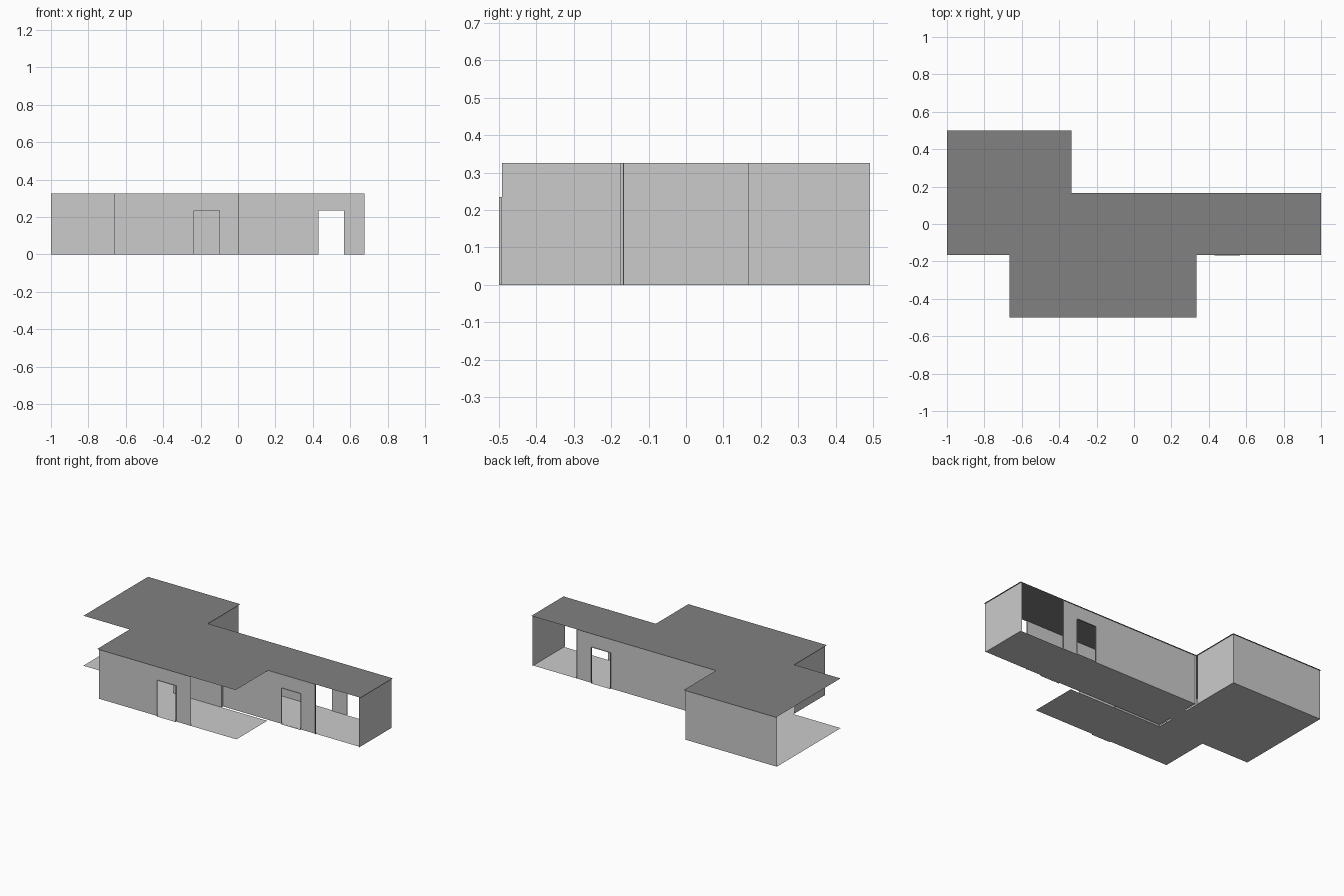
import bpy

if "Cube" in bpy.data.objects:
    bpy.data.objects.remove(bpy.data.objects["Cube"])

H = 0.325      # wall height
DOOR_H = 0.235
JAMB = 0.008   # depth of the door jambs, also the inset of the walls
T = 1 / 3      # plan module


def material(name, v):
    m = bpy.data.materials.new(name)
    m.diffuse_color = (v, v, v, 1)
    m.use_nodes = True
    m.node_tree.nodes["Principled BSDF"].inputs["Base Color"].default_value = m.diffuse_color
    return m


WALL = material("wall_grey", 0.57)
ROOF = material("roof_grey", 0.22)


def mesh_object(name, quads, mat=None):
    verts, faces = [], []
    for q in quads:
        faces.append(tuple(range(len(verts), len(verts) + 4)))
        verts += q
    me = bpy.data.meshes.new(name)
    me.from_pydata(verts, [], faces)
    if mat:
        me.materials.append(mat)
    ob = bpy.data.objects.new(name, me)
    bpy.context.collection.objects.link(ob)
    return ob


def slab(x0, x1, y0, y1, z):
    return [(x0, y0, z), (x1, y0, z), (x1, y1, z), (x0, y1, z)]


def panel_x(x0, x1, y, z0=0, z1=H):
    return [(x0, y, z0), (x1, y, z0), (x1, y, z1), (x0, y, z1)]


def panel_y(x, y0, y1, z0=0, z1=H):
    return [(x, y0, z0), (x, y1, z0), (x, y1, z1), (x, y0, z1)]


def wall_with_door(name, x0, x1, y, d0, d1, out):
    """Wall along x with a doorway whose jambs and sill point outward."""
    a, b = sorted((y, y + out * JAMB))
    mesh_object(name, [
        panel_x(x0, d0, y), panel_x(d1, x1, y),
        panel_x(d0, d1, y, DOOR_H, H),
        panel_y(d0, a, b, 0, DOOR_H), panel_y(d1, a, b, 0, DOOR_H),
        slab(d0, d1, a, b, DOOR_H)], WALL)
    mesh_object(name + "_sill", [slab(d0, d1, a, b, 0)])


# Roof: three rectangles forming the stepped plan
mesh_object("roof", [slab(-1, -T, 0.167, 0.5, H),
                     slab(-1, 1, -0.165, 0.167, H),
                     slab(-2 * T, T, -0.5, -0.165, H)], ROOF)

# Floors, with narrow seams around the hall
mesh_object("floor_back_room", [slab(-1, -0.341, -0.167, 0.492, 0)])
mesh_object("floor_hall", [slab(-0.325, 0.992, -0.159, 0.159, 0)])
mesh_object("floor_front_room", [slab(-0.659, T, -0.492, -0.175, 0),
                                 slab(-0.659, -0.341, -0.175, -0.167, 0)])

# Walls with doorways
wall_with_door("front_room_wall", -0.659, 0.004, -0.492, -0.235, -0.1, -1)
wall_with_door("hall_front_wall", 0.0, 0.675, -0.16, 0.43, 0.568, -1)
wall_with_door("hall_back_wall", -0.33, 0.675, 0.159, 0.43, 0.568, 1)

# Partition with a central doorway between hall and back room
mesh_object("hall_partition", [panel_y(-T, -0.167, -0.068),
                               panel_y(-T, 0.068, 0.167),
                               panel_y(-T, -0.068, 0.068, DOOR_H, H)], WALL)
mesh_object("partition_sill", [slab(-0.341, -0.325, -0.068, 0.068, 0)])

# Plain walls and wall ends
mesh_object("hall_inner_wall", [panel_x(-0.341, 0.004, -0.1755),
                                panel_y(0.004, -0.1755, -0.16)], WALL)
mesh_object("hall_wall_ends", [panel_y(0.675, -0.168, -0.16),
                               panel_y(0.675, 0.159, 0.167)], WALL)
mesh_object("hall_end_wall", [panel_y(0.992, -0.167, 0.167)], WALL)
mesh_object("back_room_back_wall", [panel_x(-1, -0.341, 0.492)], WALL)
mesh_object("back_room_side_wall", [panel_y(-0.341, 0.167, 0.492)], WALL)
mesh_object("front_room_side_wall", [panel_y(-0.659, -0.492, -0.1755)], WALL)
